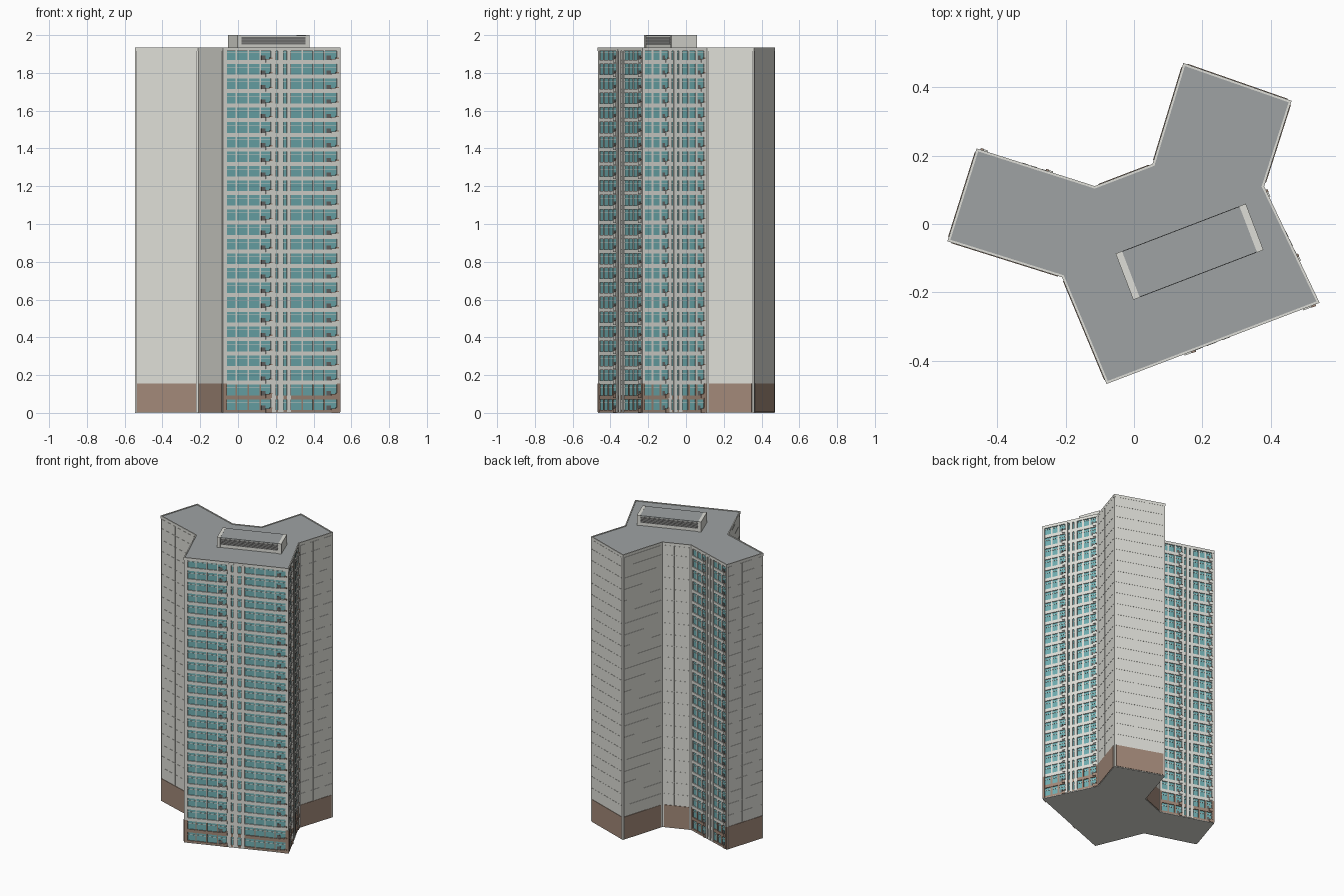
import bpy, bmesh
from mathutils import Vector, Matrix

if "Cube" in bpy.data.objects:
    bpy.data.objects.remove(bpy.data.objects["Cube"])

FLOORS, PITCH, TOP = 25, 0.0772, 1.935
BASE = 2 * PITCH          # brown plinth covers two storeys
DEPTH = 0.009             # recess of the glazed facades
OUTLINE = [Vector(p) for p in [(-0.08, -0.467), (0.542, -0.23), (0.38, 0.11), (0.46, 0.36),
                               (0.145, 0.47), (0.055, 0.175), (-0.115, 0.11), (-0.46, 0.22),
                               (-0.545, -0.05), (-0.21, -0.155)]]
N = len(OUTLINE)
GLAZED = (0, 1, 6)


def material(name, rgb):
    m = bpy.data.materials.new(name)
    m.diffuse_color = (*rgb, 1)
    m.use_nodes = True
    m.node_tree.nodes["Principled BSDF"].inputs["Base Color"].default_value = m.diffuse_color
    return m


WALL = material("pale concrete", (0.73, 0.73, 0.68))
BROWN = material("brown cladding", (0.36, 0.25, 0.19))
GLASS = material("teal glass", (0.16, 0.42, 0.44))
ROOF = material("roof grey", (0.345, 0.365, 0.37))
LOUVRE = material("louvre grey", (0.25, 0.25, 0.245))
DARK = material("dark grey", (0.14, 0.135, 0.13))

parts = {}


def part(name, mat):
    if name not in parts:
        parts[name] = (bmesh.new(), mat)
    return parts[name][0]


def frame(p, q):
    """Origin, direction along the wall, outward normal, length."""
    t = (q - p).normalized()
    return p, t, Vector((t.y, -t.x)), (q - p).length


def box(bm, fr, u0, u1, d0, d1, z0, z1):
    """Box in wall coordinates; d is measured outward from the wall."""
    o, t, n, _ = fr
    c = o + t * (u0 + u1) / 2 + n * (d0 + d1) / 2
    m = Matrix(((t.x * (u1 - u0), -n.x * (d1 - d0), 0, c.x),
                (t.y * (u1 - u0), -n.y * (d1 - d0), 0, c.y),
                (0, 0, z1 - z0, (z0 + z1) / 2),
                (0, 0, 0, 1)))
    bmesh.ops.create_cube(bm, size=1, matrix=m)


def inset(dists):
    """Outline with each edge moved inward by its own distance."""
    out = []
    for i in range(N):
        lines = []
        for e in ((i - 1) % N, i):
            p, _, n, _ = frame(OUTLINE[e], OUTLINE[(e + 1) % N])
            lines.append((n, p.dot(n) - dists[e]))
        (a, ca), (b, cb) = lines
        det = a.x * b.y - a.y * b.x
        out.append(Vector(((ca * b.y - cb * a.y) / det, (a.x * cb - b.x * ca) / det)))
    return out


def prism(bm, pts, z0, z1):
    lo = [bm.verts.new((*p, z0)) for p in pts]
    hi = [bm.verts.new((*p, z1)) for p in pts]
    bm.faces.new(lo[::-1])
    bm.faces.new(hi)
    for i in range(len(pts)):
        j = (i + 1) % len(pts)
        bm.faces.new((lo[i], lo[j], hi[j], hi[i]))


def ring(bm, d_out, d_in, z0, z1):
    a, b = inset([d_out] * N), inset([d_in] * N)
    loops = [[bm.verts.new((*p, z)) for p in pts]
             for pts, z in ((a, z0), (a, z1), (b, z1), (b, z0))]
    for k in range(4):
        lo, hi = loops[k], loops[(k + 1) % 4]
        for i in range(N):
            j = (i + 1) % N
            bm.faces.new((lo[i], lo[j], hi[j], hi[i]))


# Tower body, floor plate, roof and parapet
recessed = [DEPTH if i in GLAZED else 0 for i in range(N)]
prism(part("tower_body", WALL), inset(recessed), 0.003, 1.92)
prism(part("ground_slab", WALL), inset([0.0005] * N), 0, 0.004)
prism(part("roof_slab", ROOF), inset([0.005] * N), 1.917, 1.931)
ring(part("parapet", WALL), -0.001, 0.006, 1.916, TOP)


def plain_wall(fr):
    length = fr[3]
    # Brown plinth panel between pale corner strips
    box(part("plinth_panels", BROWN), fr, 0.012, length - 0.012, -0.002, 0.003, 0.004, BASE)
    # Storey panels in two leaves, slightly proud of the joints
    split = length * 0.42
    for k in range(2, FLOORS):
        z = k * PITCH
        for u0, u1 in ((0.012, split - 0.0008), (split + 0.0008, length - 0.012)):
            box(part("wall_panels", WALL), fr, u0, u1, -0.001, 0.0012,
                z + 0.001, min(z + PITCH - 0.001, 1.915))
    # Shadow joint beside the corners
    for u in (0.0105, length - 0.0105):
        box(part("corner_joints", DARK), fr, u - 0.001, u + 0.001, -0.001, 0.0005, 0.004, 1.915)


def glazed_wall(fr, openings, balconies):
    length = fr[3]
    box(part("glazing", GLASS), fr, 0.004, length - 0.004, -DEPTH - 0.002, -DEPTH + 0.002, 0.004, 1.918)
    # Piers and mullions fill the gaps between openings
    edges = [0] + [e for o in openings for e in o] + [1]
    for a, b in zip(edges[::2], edges[1::2]):
        mid, u0, u1 = (a + b) / 2, a * length, b * length
        front = 0 if b - a > 0.03 else -0.003
        if 0.405 < mid < 0.60:
            box(part("centre_piers", WALL), fr, u0, u1, -DEPTH, 0.002, 0.004, 1.925)
        else:
            box(part("piers", WALL), fr, u0, u1, -DEPTH, front, BASE, 1.92)
            box(part("base_piers", BROWN), fr, u0, u1, -DEPTH, front + 0.001, 0.004, BASE)
    for k in range(FLOORS):
        z = k * PITCH
        low = k < 2
        # Spandrel band and window transom
        bands = part("base_spandrels", BROWN) if low else part("spandrels", WALL)
        box(bands, fr, 0.002, length - 0.002, -DEPTH, -0.001, max(z - 0.005, 0.004), z + 0.016)
        box(part("transoms", WALL), fr, 0.004, length - 0.004, -DEPTH, -0.005, z + 0.054, z + 0.0565)
        # Balcony: dark doorway, pale front and brown rail
        for a, b in balconies:
            w = (b - a) * length
            u0, u1 = a * length, b * length
            box(part("balcony_doors", DARK), fr, u0, u0 + w * 0.42, -DEPTH, -0.005, z + 0.016, z + 0.038)
            box(part("base_balconies", BROWN) if low else part("balconies", WALL), fr,
                u0 + w * 0.4, u1, -0.004, 0.005, z + 0.002, z + 0.022)
            box(part("balcony_rails", BROWN), fr, u0 + w * 0.8, u1 + 0.002, -0.004, 0.006, z + 0.022, z + 0.028)
    # Head band closing the top storey
    box(part("spandrels", WALL), fr, 0.002, length - 0.002, -DEPTH, -0.001, 1.921, 1.93)


wide = [(0.035, 0.11), (0.12, 0.212), (0.222, 0.314), (0.324, 0.41), (0.45, 0.468), (0.515, 0.545),
        (0.58, 0.672), (0.682, 0.767), (0.777, 0.862), (0.872, 0.97)]
narrow = [(0.04, 0.145), (0.175, 0.27), (0.30, 0.405), (0.455, 0.485), (0.54, 0.565),
          (0.62, 0.71), (0.738, 0.828), (0.856, 0.96)]

for i in range(N):
    fr = frame(OUTLINE[i], OUTLINE[(i + 1) % N])
    if i == 0:
        glazed_wall(fr, wide, [(0.33, 0.415), (0.885, 0.98)])
    elif i in GLAZED:
        glazed_wall(fr, narrow, [(0.32, 0.41), (0.87, 0.965)])
    else:
        plain_wall(fr)

# Rooftop plant room with louvred long sides
corner, end = Vector((-0.002, -0.222)), Vector((0.379, -0.076))
width = 0.145
fr = frame(corner, end)
L = fr[3]
box(part("plant_room", WALL), fr, 0.018, L - 0.018, -width + 0.003, -0.003, 1.92, 1.996)
box(part("plant_roof", ROOF), fr, 0.02, L - 0.02, -width + 0.001, -0.001, 1.994, 1.999)
for u in (0, L - 0.02):
    box(part("plant_end_walls", WALL), fr, u, u + 0.02, -width, 0, 1.92, 2.0)
back = frame(end - fr[2] * width, corner - fr[2] * width)
for side in (fr, back):
    box(part("louvre_panels", DARK), side, 0.022, L - 0.022, -0.004, -0.002, 1.950, 1.990)
    for k in range(5):
        z = 1.951 + k * 0.008
        box(part("louvre_slats", LOUVRE), side, 0.022, L - 0.022, -0.004, 0.0, z, z + 0.005)

# Turn every collected part into an object
for name, (bm, mat) in parts.items():
    bmesh.ops.recalc_face_normals(bm, faces=bm.faces)
    mesh = bpy.data.meshes.new(name)
    bm.to_mesh(mesh)
    bm.free()
    mesh.materials.append(mat)
    bpy.context.collection.objects.link(bpy.data.objects.new(name, mesh))
